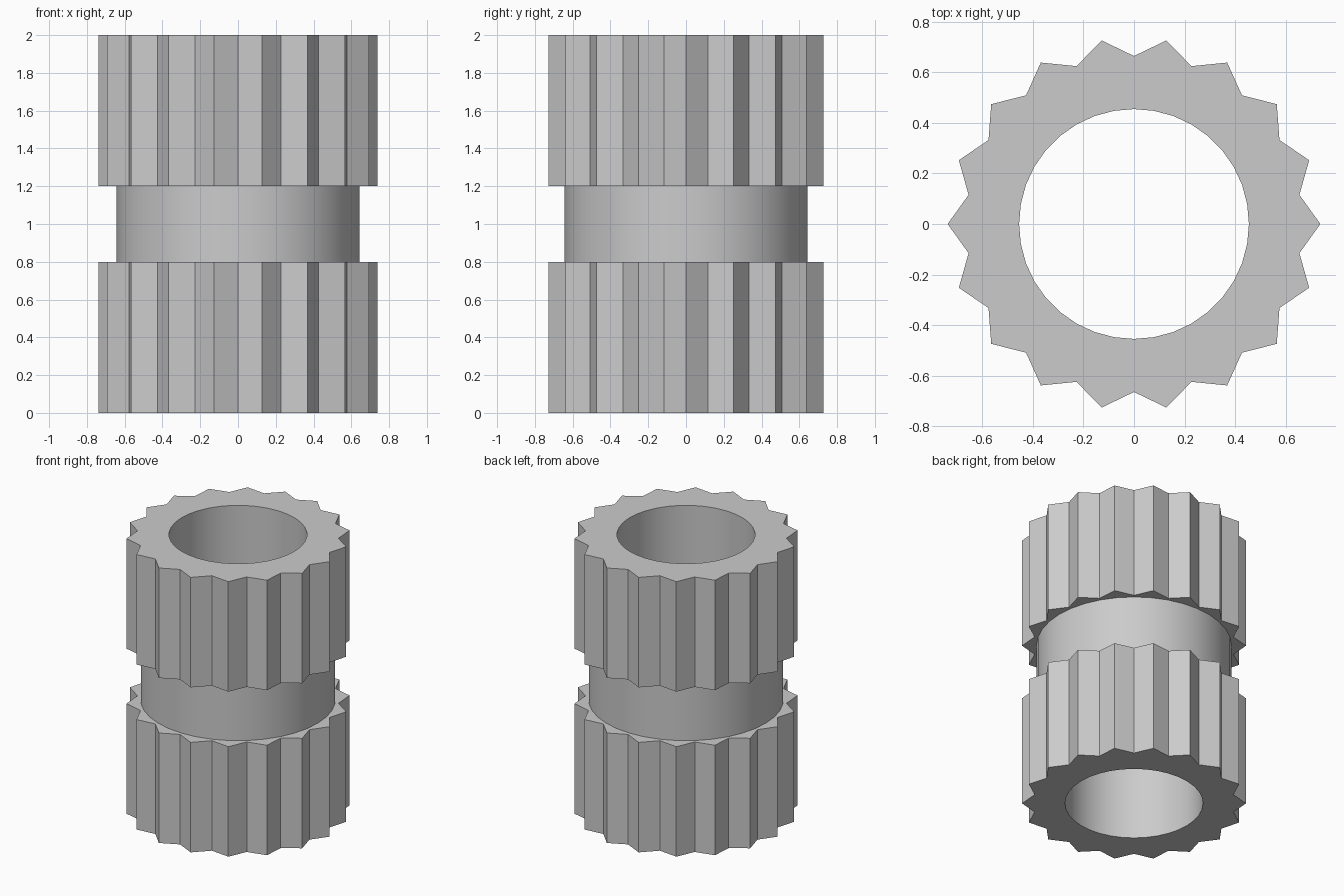
import bpy
import bmesh
from math import cos, sin, pi, radians

cube = bpy.data.objects.get("Cube")
if cube:
    bpy.data.objects.remove(cube, do_unlink=True)

TEETH = 18
STEPS = TEETH * 2
TIP, ROOT, COLLAR, BORE = 0.738, 0.665, 0.643, 0.455
LOW, HIGH, TOP = 0.8, 1.2, 2.0

# Plain grey metal
grey = bpy.data.materials.new("grey_metal")
grey.use_nodes = True
colour = (0.6, 0.6, 0.6, 1)
grey.diffuse_color = colour
grey.node_tree.nodes["Principled BSDF"].inputs["Base Color"].default_value = colour


def ring(bm, even, odd, z):
    """Closed loop whose radius alternates between even and odd points."""
    loop = []
    for i in range(STEPS):
        r = odd if i % 2 else even
        a = 2 * pi * i / STEPS
        loop.append(bm.verts.new((r * cos(a), r * sin(a), z)))
    return loop


# Section through the wall: bore, lower teeth, collar, upper teeth, bore
section = [
    (BORE, BORE, 0),
    (TIP, ROOT, 0),
    (TIP, ROOT, LOW),
    (COLLAR, COLLAR, LOW),
    (COLLAR, COLLAR, HIGH),
    (TIP, ROOT, HIGH),
    (TIP, ROOT, TOP),
    (BORE, BORE, TOP),
]

bm = bmesh.new()
rings = [ring(bm, *row) for row in section]
for a, b in zip(rings, rings[1:] + rings[:1]):
    for i in range(STEPS):
        j = (i + 1) % STEPS
        bm.faces.new((a[i], a[j], b[j], b[i]))
bmesh.ops.recalc_face_normals(bm, faces=bm.faces)

mesh = bpy.data.meshes.new("toothed_sleeve")
bm.to_mesh(mesh)
bm.free()
mesh.materials.append(grey)

sleeve = bpy.data.objects.new("toothed_sleeve", mesh)
bpy.context.collection.objects.link(sleeve)

# Round collar and bore, crisp teeth
bpy.ops.object.select_all(action="DESELECT")
sleeve.select_set(True)
bpy.context.view_layer.objects.active = sleeve
bpy.ops.object.shade_smooth_by_angle(angle=radians(20))
